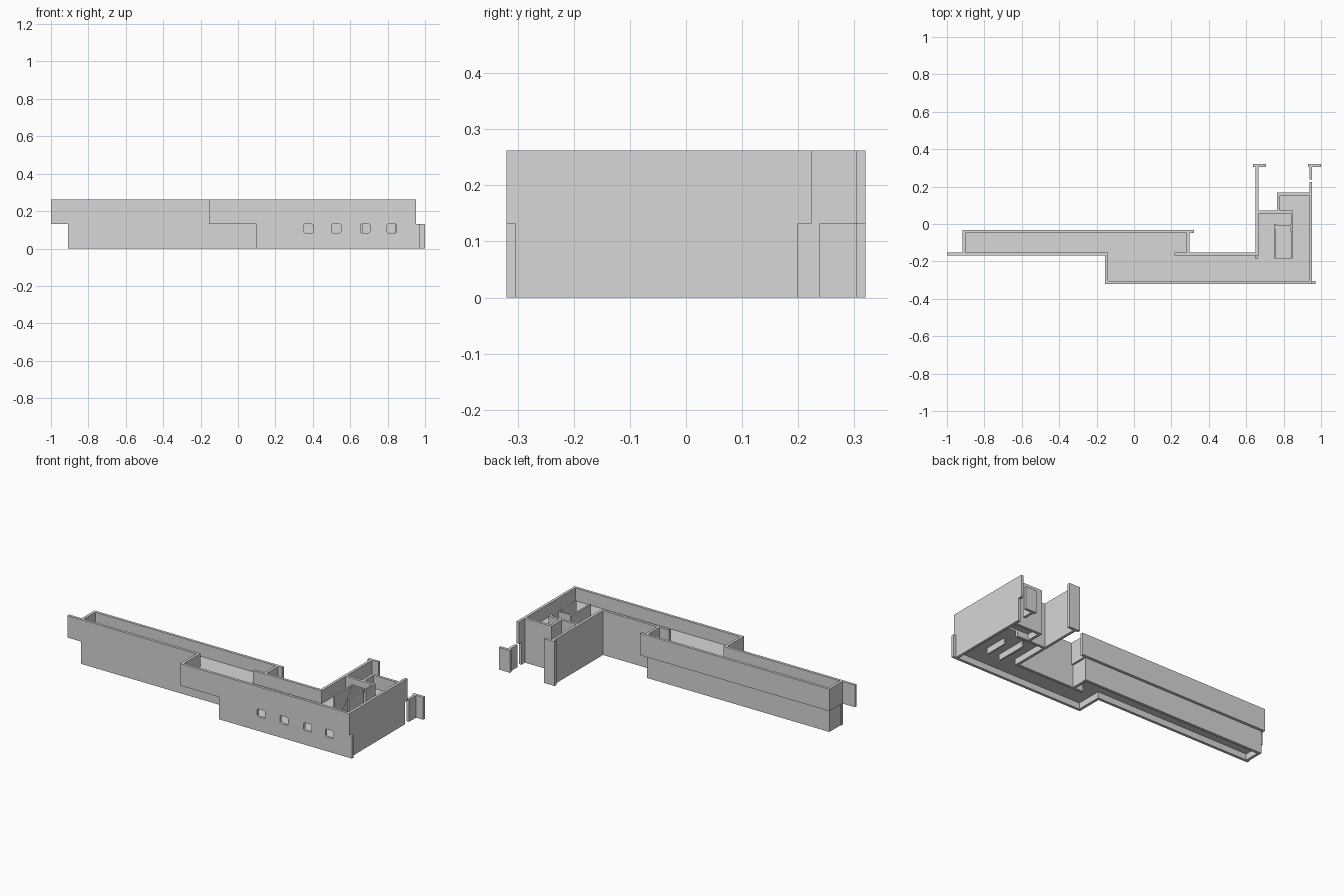
import bpy, bmesh

if "Cube" in bpy.data.objects:
    bpy.data.objects.remove(bpy.data.objects["Cube"])

T = 0.016              # wall thickness
MID, TOP = 0.132, 0.262

gray = bpy.data.materials.new("plain_gray")
gray.diffuse_color = (0.68, 0.68, 0.68, 1)
gray.use_nodes = True
gray.node_tree.nodes["Principled BSDF"].inputs["Base Color"].default_value = gray.diffuse_color


def make(name, bm, mat=gray):
    me = bpy.data.meshes.new(name)
    bmesh.ops.recalc_face_normals(bm, faces=bm.faces[:])
    bm.to_mesh(me)
    bm.free()
    ob = bpy.data.objects.new(name, me)
    me.materials.append(mat)
    bpy.context.collection.objects.link(ob)
    return ob


def box(name, x0, x1, y0, y1, z0, z1):
    bm = bmesh.new()
    bmesh.ops.create_cube(bm, size=1)
    for v in bm.verts:
        v.co = ((x0 + x1) / 2 + v.co.x * (x1 - x0),
                (y0 + y1) / 2 + v.co.y * (y1 - y0),
                (z0 + z1) / 2 + v.co.z * (z1 - z0))
    return make(name, bm)


def wall_x(name, x0, x1, y, z0=0, z1=TOP):
    """Wall running along x, lower edge at y."""
    return box(name, x0, x1, y, y + T, z0, z1)


def wall_y(name, x, y0, y1, z0=0, z1=TOP):
    """Wall running along y, left edge at x."""
    return box(name, x, x + T, y0, y1, z0, z1)


# Long wing, lower storey
wall_x("wing_lower_front_wall", -0.91, 0.1, -0.168, 0, MID)
wall_x("wing_lower_back_wall", -0.905, 0.29, -0.064, 0, MID)
wall_y("wing_lower_left_wall", -0.905, -0.152, -0.064, 0, MID)
wall_y("wing_lower_right_wall", 0.27, -0.152, -0.064, 0, MID)

# Long wing, upper storey
wall_x("wing_upper_front_wall", -1, -0.139, -0.168, MID, TOP)
wall_x("wing_upper_back_wall", -0.917, 0.322, -0.048, MID, TOP)
wall_y("wing_upper_left_wall", -0.917, -0.152, -0.048, MID, TOP)
wall_y("wing_upper_right_wall", 0.281, -0.152, -0.048, MID, TOP)

# Main block
front = wall_x("main_lower_front_wall", 0.1, 0.97, -0.32, 0, MID)
wall_x("main_upper_front_wall", -0.155, 0.953, -0.32, MID, TOP)
wall_y("main_lower_left_wall", 0.1, -0.304, -0.152, 0, MID)
wall_y("main_upper_left_wall", -0.155, -0.304, -0.168, MID, TOP)
wall_x("main_back_wall", 0.217, 0.653, -0.168)
wall_y("right_lower_wall", 0.937, -0.304, 0.2, 0, MID)
wall_y("right_upper_wall", 0.937, -0.304, 0.224, MID, TOP)

# Tall wall and short return walls at the back
wall_y("courtyard_wall", 0.65, -0.168, 0.304)
wall_x("courtyard_wall_end", 0.636, 0.707, 0.304)
wall_y("gate_post", 0.937, 0.238, 0.304, 0, MID)
wall_x("gate_post_end", 0.929, 1.0, 0.304, 0, MID)

# Rooms around the staircase
wall_x("stair_room_back_wall", 0.666, 0.85, 0.056)
wall_y("rear_room_left_wall", 0.764, 0.072, 0.152)
wall_x("rear_room_back_wall", 0.764, 0.937, 0.152)
box("closet_right_wall", 0.84, 0.85, -0.018, 0.056, MID, TOP)
box("closet_front_wall", 0.76, 0.84, -0.018, -0.008, MID, TOP)
box("stair_left_wall", 0.75, 0.76, -0.185, 0.0, 0, TOP)
box("stair_right_wall", 0.84, 0.85, -0.175, -0.04, 0, TOP)

# Steep stair flight rising between its side walls
N = 26
for i in range(N):
    y = -0.185 + i * 0.167 / N
    z = 0.05 + (i + 1) * 0.205 / N
    box("stair_tread", 0.76, 0.84, y, y + 0.0068, z - 0.012, z)


def slab(name, x0, x1, y0, y1, z):
    return box(name, x0, x1, y0, y1, z, z + 0.018)


# Upper floor slabs, with an opening for the stairs
F = 0.168
slab("wing_floor", -0.901, 0.281, -0.152, -0.048, F)
slab("main_floor", -0.139, 0.937, -0.304, -0.185, F)
slab("middle_floor", -0.139, 0.65, -0.185, -0.152, F)
slab("stair_left_floor", 0.66, 0.755, -0.185, 0.06, F)
slab("stair_right_floor", 0.845, 0.937, -0.185, 0.06, F)
slab("closet_floor", 0.755, 0.845, -0.012, 0.06, F)
slab("rear_room_floor", 0.78, 0.937, 0.06, 0.152, F)

# Ground floor slabs
G = 0.036
slab("wing_ground_floor", -0.889, 0.27, -0.152, -0.064, G)
slab("main_ground_floor", 0.116, 0.937, -0.304, -0.152, G)
slab("stair_ground_floor", 0.666, 0.937, -0.152, 0.056, G)
slab("rear_ground_floor", 0.78, 0.937, 0.072, 0.152, G)

# Four rounded windows cut through the lower front wall
bm = bmesh.new()
for x in (0.376, 0.525, 0.68, 0.822):
    r = bmesh.ops.create_cube(bm, size=1)
    for v in r["verts"]:
        v.co = (x + v.co.x * 0.052, -0.312 + v.co.y * 0.06, 0.107 + v.co.z * 0.046)
edges = [e for e in bm.edges if abs(e.verts[0].co.y - e.verts[1].co.y) > 0.05]
bmesh.ops.bevel(bm, geom=edges, offset=0.008, segments=3, profile=0.5, affect='EDGES')
cutter = make("window_cutter", bm)
cutter.hide_render = True
cutter.hide_viewport = True
mod = front.modifiers.new("windows", 'BOOLEAN')
mod.operation = 'DIFFERENCE'
mod.solver = 'EXACT'
mod.object = cutter
